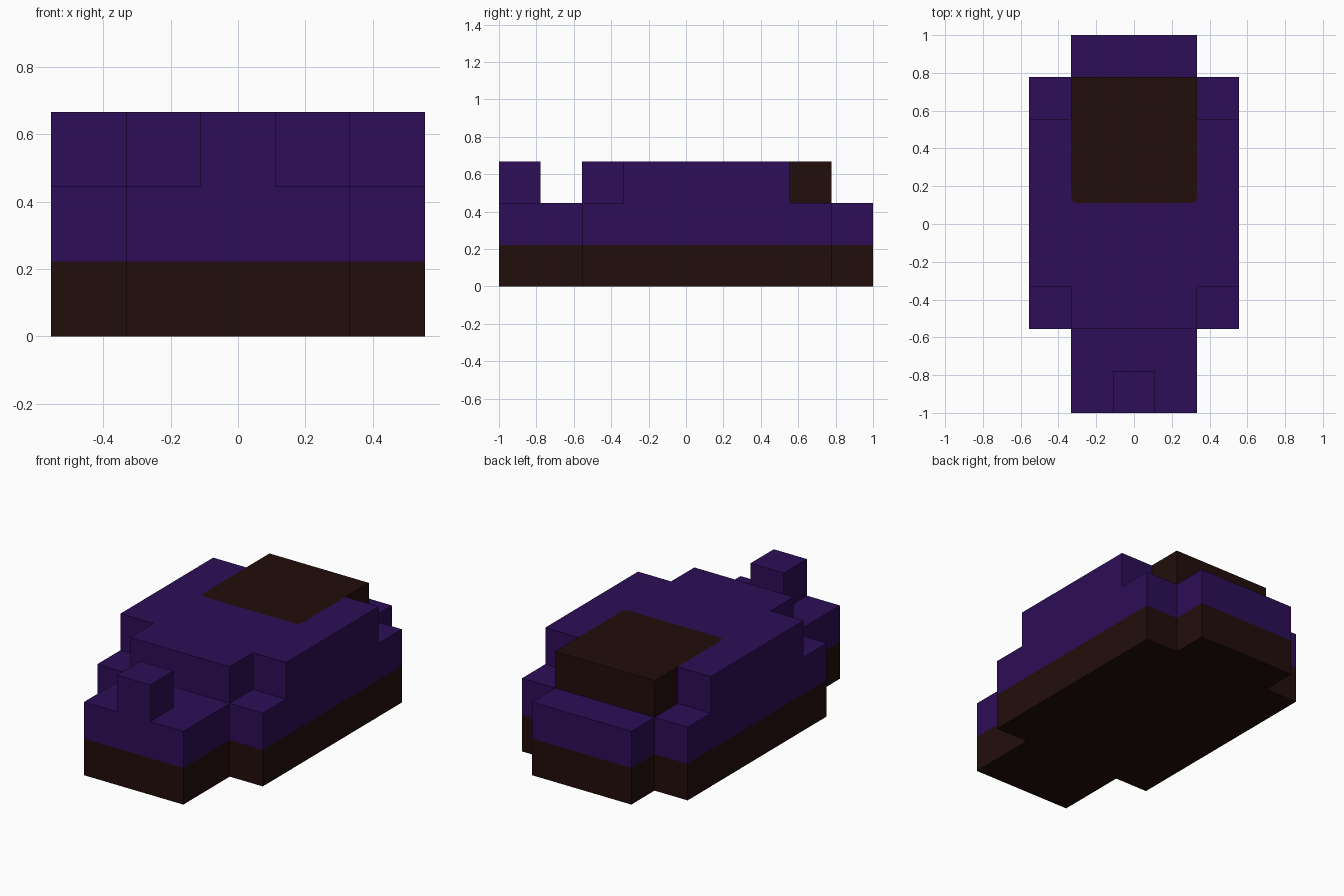
import bpy, bmesh, math

if "Cube" in bpy.data.objects:
    bpy.data.objects.remove(bpy.data.objects["Cube"], do_unlink=True)

U = 2 / 9  # block unit: 5 wide, 9 long, 3 high


def material(name, rgb):
    m = bpy.data.materials.new(name)
    m.use_nodes = True
    col = (*rgb, 1)
    m.diffuse_color = col
    m.node_tree.nodes["Principled BSDF"].inputs["Base Color"].default_value = col
    return m


PURPLE = material("deep purple", (0.026, 0.004, 0.095))
BROWN = material("dark brown", (0.0152, 0.004, 0.0033))


def prism(name, half, levels, mats):
    """Mirror the +x half outline (front to back) and stack it through the levels."""
    outline = half + [(-x, y) for x, y in reversed(half)]
    n = len(outline)
    bm = bmesh.new()
    rings = [[bm.verts.new((x, y, z)) for x, y in outline] for z in levels]
    bm.faces.new(rings[0])
    for k in range(len(levels) - 1):
        for i in range(n):
            j = (i + 1) % n
            f = bm.faces.new((rings[k][i], rings[k][j], rings[k + 1][j], rings[k + 1][i]))
            f.material_index = min(k, len(mats) - 1)
    bm.faces.new(rings[-1]).material_index = len(mats) - 1
    bmesh.ops.recalc_face_normals(bm, faces=bm.faces)
    me = bpy.data.meshes.new(name)
    bm.to_mesh(me)
    bm.free()
    for m in mats:
        me.materials.append(m)
    ob = bpy.data.objects.new(name, me)
    bpy.context.collection.objects.link(ob)
    return ob


def cells(points):
    return [(x * U, y * U) for x, y in points]


# Slightly rounded front corner shared by the rear panel and its recess
R = 0.14
corner = [(1.5 - R + R * math.cos(a), 0.5 + R - R * math.sin(a))
          for a in (i * math.pi / 8 for i in range(5))]  # back to front

# Two-tone hull: brown sole, purple upper layer
prism("hull", cells([(1.5, -4.5), (1.5, -2.5), (2.5, -2.5),
                     (2.5, 3.5), (1.5, 3.5), (1.5, 4.5)]),
      [0, U, 2 * U], [BROWN, PURPLE])

# Raised deck with stepped front corners and a recess open to the rear
prism("raised_deck", cells([(1.5, -2.5), (1.5, -1.5), (2.5, -1.5),
                            (2.5, 2.5), (1.5, 2.5)] + corner),
      [2 * U, 3 * U], [PURPLE])

# Brown panel filling the recess
prism("rear_panel", cells(corner[::-1] + [(1.5, 2.5), (1.5, 3.5)]),
      [2 * U, 3 * U], [BROWN])

# Small post on the nose
prism("nose_post", cells([(0.5, -4.5), (0.5, -3.5)]), [2 * U, 3 * U], [PURPLE])
